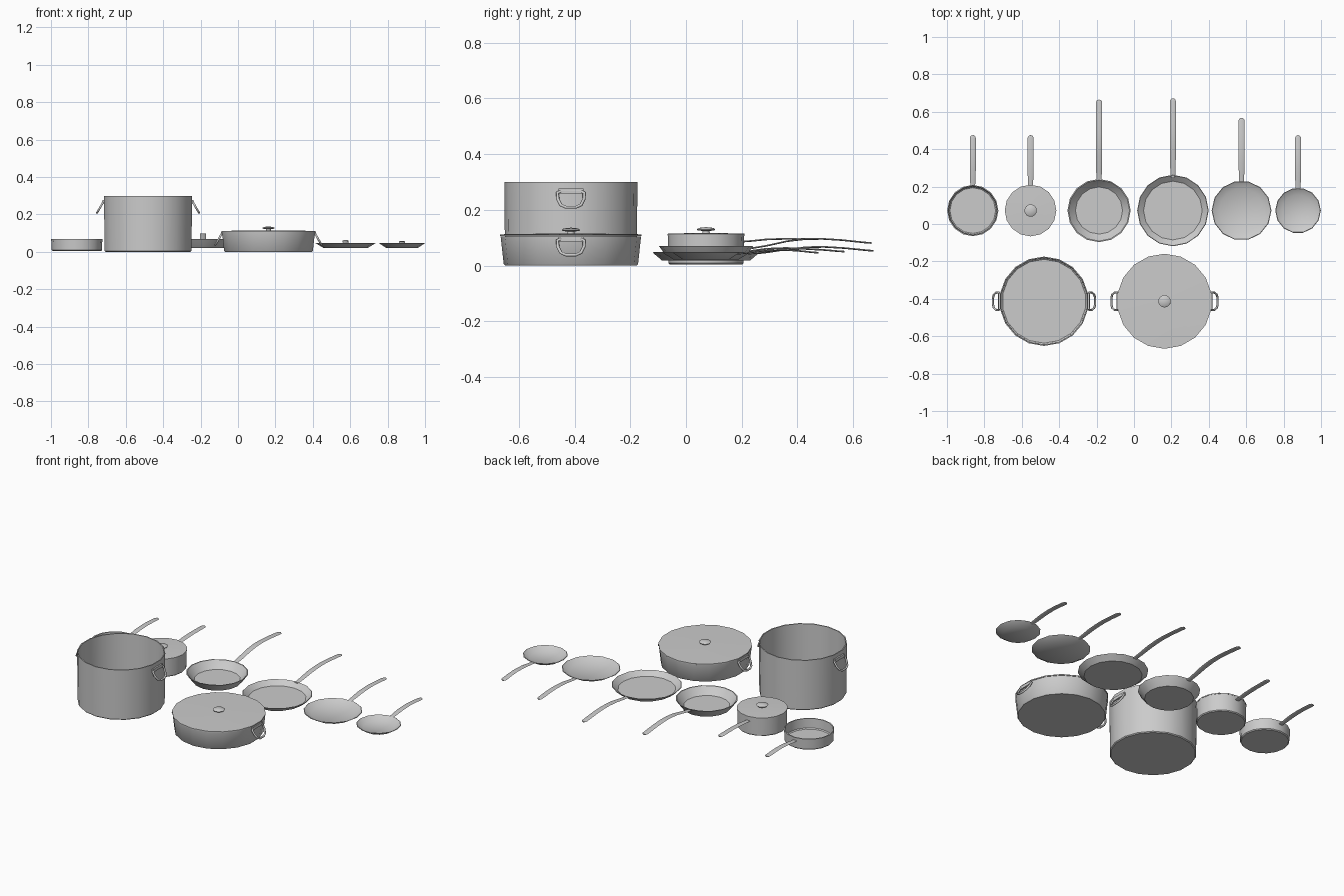
import bpy, bmesh, math

if "Cube" in bpy.data.objects:
    bpy.data.objects.remove(bpy.data.objects["Cube"])


def finish(name, bm, angle=40):
    me = bpy.data.meshes.new(name)
    bmesh.ops.recalc_face_normals(bm, faces=bm.faces[:])
    bm.to_mesh(me)
    bm.free()
    ob = bpy.data.objects.new(name, me)
    bpy.context.collection.objects.link(ob)
    bpy.ops.object.select_all(action='DESELECT')
    ob.select_set(True)
    bpy.context.view_layer.objects.active = ob
    bpy.ops.object.shade_smooth_by_angle(angle=math.radians(angle))
    return ob


def lathe(name, x, y, profile, sides, start=90):
    """Revolve a closed (radius, z) profile whose ends lie on the axis."""
    bm = bmesh.new()
    rings = []
    for r, z in profile:
        if r == 0:
            rings.append([bm.verts.new((x, y, z))] * sides)
        else:
            rings.append([bm.verts.new((x + r * math.cos(a), y + r * math.sin(a), z))
                          for a in (math.radians(start) + 2 * math.pi * i / sides
                                    for i in range(sides))])
    for lo, hi in zip(rings, rings[1:]):
        for i in range(sides):
            j = (i + 1) % sides
            bm.faces.new(dict.fromkeys((lo[i], lo[j], hi[j], hi[i])))
    return finish(name, bm)


def vessel(name, x, y, r_bot, r_top, z0, z1, sides, start=90, wall=0.006):
    lathe(name, x, y, [(0, z0), (r_bot - 0.005, z0), (r_bot, z0 + 0.005),
                       (r_top, z1), (r_top - wall, z1),
                       (r_bot - wall, z0 + 0.011), (r_bot - wall - 0.006, z0 + 0.006),
                       (0, z0 + 0.006)], sides, start)


def lid(name, x, y, r, z, sides):
    lathe(name, x, y, [(0, z - 0.006), (r, z - 0.006), (r, z),
                       (r * 0.3, z + 0.003), (0, z + 0.003)], sides)
    lathe(name + "_knob", x, y, [(0, z), (0.014, z), (0.012, z + 0.01),
                                 (0.03, z + 0.012), (0.033, z + 0.016),
                                 (0.026, z + 0.021), (0, z + 0.024)], 16)


def long_handle(name, x, path, w=0.016):
    """Thin bowed strap with a rounded tip, running back along +y."""
    yt, zt = path[-1]
    rows = [(y, z, w * (0.8 + 0.2 * min(1, i / 2))) for i, (y, z) in enumerate(path[:-1])]
    for a in (0, 30, 60, 85):
        s = math.sin(math.radians(a))
        rows.append((yt - w + w * s, zt + 0.001 * (1 - s), w * math.cos(math.radians(a))))
    bm = bmesh.new()
    t = 0.003
    rings = [[bm.verts.new((x + sx * hw, y, z + sz * t))
              for sx, sz in ((-1, 0), (-0.6, 1), (0.6, 1), (1, 0), (0.6, -1), (-0.6, -1))]
             for y, z, hw in rows]
    for a, b in zip(rings, rings[1:]):
        for i in range(6):
            bm.faces.new((a[i], a[(i + 1) % 6], b[(i + 1) % 6], b[i]))
    bm.faces.new(rings[0])
    bm.faces.new(rings[-1])
    finish(name, bm)


def bow(y0, z0, zpeak, y1, z1):
    """Handle path: rises to a peak mid-way then dips towards the tip."""
    d = y1 - y0
    return [(y0, z0), (y0 + 0.12 * d, z0 + 0.25 * (zpeak - z0)),
            (y0 + 0.3 * d, z0 + 0.75 * (zpeak - z0)), (y0 + 0.45 * d, zpeak - 0.001),
            (y0 + 0.58 * d, zpeak), (y0 + 0.75 * d, zpeak + 0.3 * (z1 - zpeak)),
            (y1, z1)]


def ring_handle(name, x, y, z, side):
    """D-shaped ring hanging outward from a small hinge bar."""
    half = [(0.034, 0, 0.002), (0.048, -0.006, 0.006), (0.047, -0.028, 0.018),
            (0.036, -0.05, 0.031), (0.018, -0.058, 0.036)]
    pts = half + [(-a, b, c) for a, b, c in reversed(half)]
    cu = bpy.data.curves.new(name, 'CURVE')
    cu.dimensions = '3D'
    cu.bevel_depth = 0.006
    cu.bevel_resolution = 1
    sp = cu.splines.new('POLY')
    sp.points.add(len(pts) - 1)
    for p, (dy, dz, out) in zip(sp.points, pts):
        p.co = (x + side * out, y + dy, z + dz, 1)
    sp.use_cyclic_u = True
    bpy.context.collection.objects.link(bpy.data.objects.new(name, cu))
    bm = bmesh.new()
    bmesh.ops.create_cube(bm, size=1)
    for v in bm.verts:
        v.co = (x + v.co.x * 0.014, y + v.co.y * 0.09, z + v.co.z * 0.018)
    finish(name + "_hinge", bm)


Y = 0.072

# Saucepans, one open and one lidded
vessel("open_saucepan", -0.862, Y, 0.134, 0.137, 0.004, 0.07, 16)
long_handle("open_saucepan_handle", -0.862, bow(0.205, 0.05, 0.063, 0.475, 0.057))
vessel("lidded_saucepan", -0.553, Y, 0.135, 0.137, 0.004, 0.108, 16)
lid("saucepan_lid", -0.553, Y, 0.138, 0.114, 16)
long_handle("lidded_saucepan_handle", -0.553, bow(0.205, 0.086, 0.096, 0.475, 0.094))

# Deep skillet
vessel("deep_skillet", -0.187, Y, 0.138, 0.169, 0.022, 0.07, 16)
long_handle("deep_skillet_handle", -0.187, bow(0.235, 0.062, 0.096, 0.665, 0.081), 0.017)

# Shallow frying pans: name, x, base radius, rim radius, sides, handle
for n, x, rb, rt, sides, path in (
        ("large", 0.208, 0.158, 0.191, 16, bow(0.252, 0.043, 0.067, 0.672, 0.053)),
        ("medium", 0.575, 0.12, 0.16, 14, bow(0.222, 0.042, 0.06, 0.568, 0.05)),
        ("small", 0.877, 0.086, 0.122, 14, bow(0.183, 0.042, 0.056, 0.475, 0.046))):
    z0 = 0.018 if n == "large" else 0.022
    lathe(n + "_frying_pan", x, Y, [(0, z0), (rb, z0), (rt, 0.046), (rt - 0.003, 0.048),
                                    (rb - 0.001, z0 + 0.004), (0, z0 + 0.004)], sides, 0)
    long_handle(n + "_frying_pan_handle", x, path)

# Tall stock pot with two ring handles
vessel("stock_pot", -0.481, -0.413, 0.236, 0.239, 0, 0.3, 18)
# Low casserole with lid and two ring handles
vessel("casserole", 0.163, -0.413, 0.241, 0.252, 0, 0.105, 18)
lid("casserole_lid", 0.163, -0.413, 0.254, 0.112, 18)
for s, n in ((-1, "left"), (1, "right")):
    ring_handle("stock_pot_ring_" + n, -0.481 + s * 0.237, -0.413, 0.267, s)
    ring_handle("casserole_ring_" + n, 0.163 + s * 0.248, -0.413, 0.096, s)
